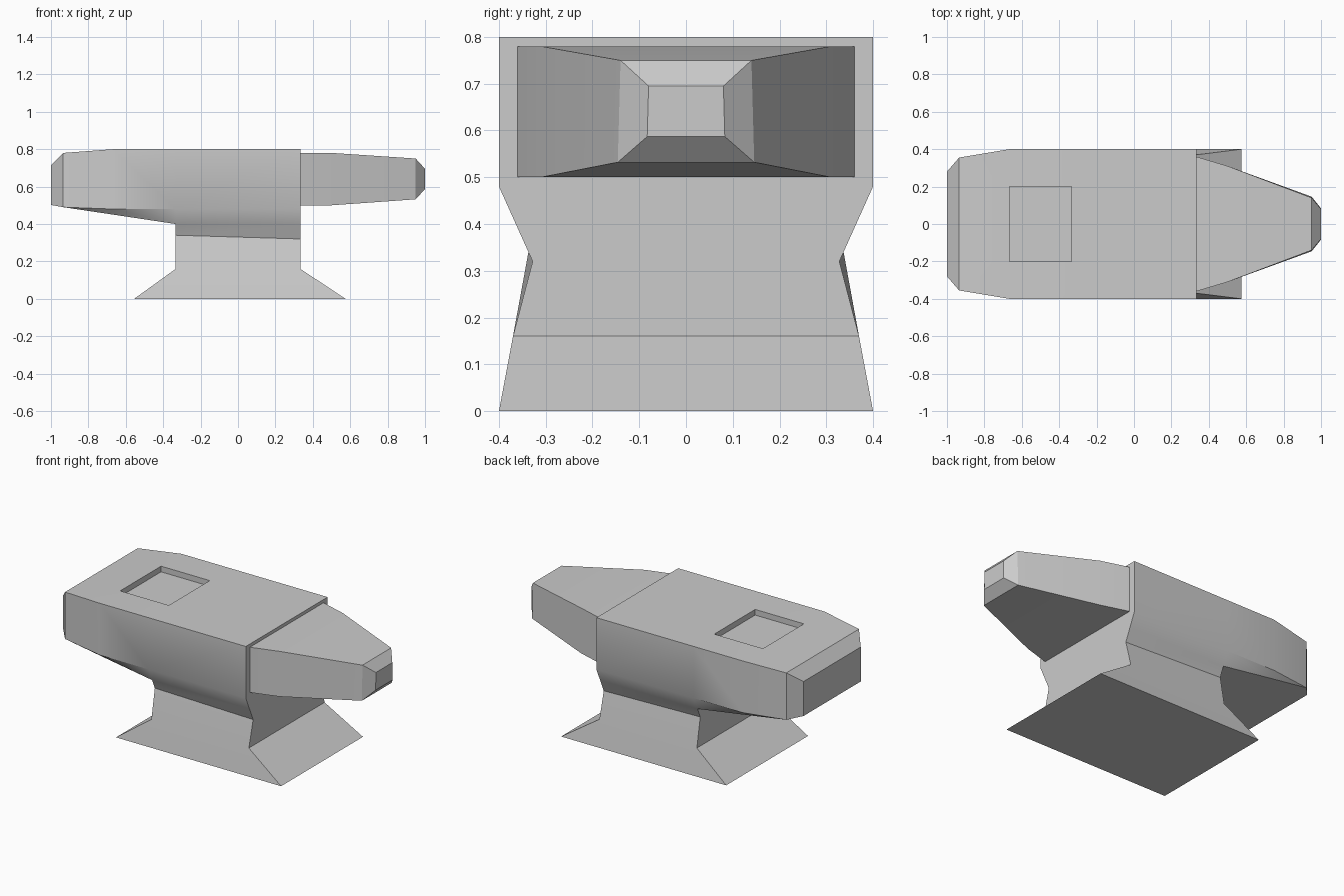
import bpy, bmesh, math
from mathutils import Vector

if "Cube" in bpy.data.objects:
    bpy.data.objects.remove(bpy.data.objects["Cube"])

bm = bmesh.new()


def face(points):
    return bm.faces.new([bm.verts.new(p) for p in points])


def loft(sections):
    """Skin mirrored half sections (x, [(y, z), ...]) and cap the last one."""
    rings = []
    for x, half in sections:
        full = half + [(-y, z) for y, z in reversed(half)]
        rings.append([(x, y, z) for y, z in full])
    for a, b in zip(rings, rings[1:]):
        for i in range(len(a)):
            j = (i + 1) % len(a)
            face([a[i], a[j], b[j], b[i]])
    face(rings[-1])


X = 1 / 3

# Waisted body on a flared foot: (x, y, z) at left and right ends per level
left = [(-.555, .4, 0), (-X, .37, .16), (-X, .337, .34), (-X, .364, .40), (-X, .4, .48), (-X, .4, .8)]
right = [(.575, .4, 0), (X, .37, .16), (X, .328, .32), (X, .364, .40), (X, .4, .48), (X, .4, .8)]
levels = []
for l, r in zip(left, right):
    levels.append([(l[0], -l[1], l[2]), (r[0], -r[1], r[2]), r, l])
for n, (a, b) in enumerate(zip(levels, levels[1:])):
    for i in range(4):
        j = (i + 1) % 4
        # leave openings where the horn and heel join
        if (i == 1 and n == 4) or (i == 3 and n >= 3):
            continue
        face([a[i], a[j], b[j], b[i]])
face(levels[0])
face(levels[-1] + [(-X, .2, .8), (-X, -.2, .8)])

# Heel, sloping underneath and chamfered at the end
loft([
    (-X, [(.2, .8), (.4, .8), (.4, .48), (.364, .40)]),
    (-2 * X, [(.2, .8), (.4, .8), (.4, .48), (.36, .45)]),
    (-.935, [(.2, .78), (.355, .78), (.355, .49), (.355, .49)]),
    (-1, [(.2, .715), (.28, .715), (.28, .502), (.28, .502)]),
])

# Horn, stepped in from the body face
loft([
    (X, [(.4, .8), (.4, .48)]),
    (X, [(.36, .78), (.36, .5)]),
    (.5, [(.31, .78), (.31, .5)]),
    (.95, [(.14, .75), (.146, .532)]),
    (1, [(.08, .695), (.083, .587)]),
])

bmesh.ops.remove_doubles(bm, verts=bm.verts[:], dist=1e-4)
bmesh.ops.recalc_face_normals(bm, faces=bm.faces[:])

# Square recess in the top
target = Vector((-.5, 0, .8))
pocket = min(bm.faces, key=lambda f: (f.calc_center_median() - target).length)
sunk = bmesh.ops.extrude_discrete_faces(bm, faces=[pocket])["faces"]
bmesh.ops.translate(bm, verts=sunk[0].verts[:], vec=(0, 0, -.035))

mesh = bpy.data.meshes.new("anvil")
bm.to_mesh(mesh)
bm.free()
anvil = bpy.data.objects.new("anvil", mesh)
bpy.context.collection.objects.link(anvil)
bpy.context.view_layer.objects.active = anvil
anvil.select_set(True)
bpy.ops.object.shade_smooth_by_angle(angle=math.radians(30))
